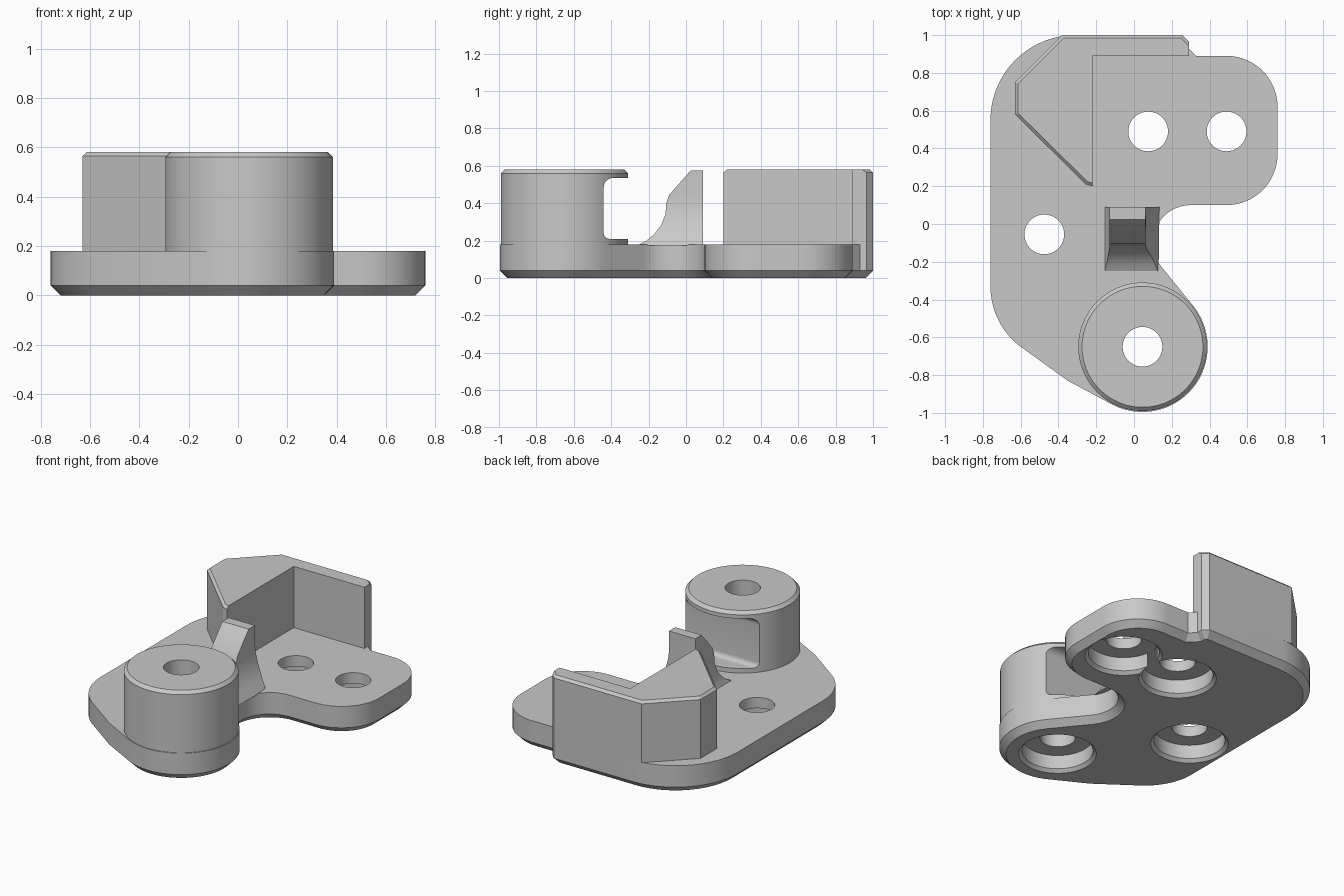
import bpy, bmesh
from math import cos, sin, radians, pi

if "Cube" in bpy.data.objects:
    bpy.data.objects.remove(bpy.data.objects["Cube"])

grey = bpy.data.materials.new("plain grey")
grey.use_nodes = True
COLOR = (0.58, 0.58, 0.58, 1)
grey.diffuse_color = COLOR
grey.node_tree.nodes["Principled BSDF"].inputs["Base Color"].default_value = COLOR


def finish(name, bm):
    bmesh.ops.recalc_face_normals(bm, faces=bm.faces[:])
    mesh = bpy.data.meshes.new(name)
    bm.to_mesh(mesh)
    bm.free()
    mesh.materials.append(grey)
    obj = bpy.data.objects.new(name, mesh)
    bpy.context.collection.objects.link(obj)
    return obj


def activate(obj):
    bpy.ops.object.select_all(action='DESELECT')
    obj.select_set(True)
    bpy.context.view_layer.objects.active = obj


def arc(cx, cy, r, a0, a1, n=16):
    angles = [radians(a0 + (a1 - a0) * i / n) for i in range(n + 1)]
    return [(cx + r * cos(a), cy + r * sin(a)) for a in angles]


def prism(points, vector):
    """Extrude a closed 3D polygon along a vector."""
    bm = bmesh.new()
    face = bm.faces.new([bm.verts.new(p) for p in points])
    new = bmesh.ops.extrude_face_region(bm, geom=[face])["geom"]
    moved = [v for v in new if isinstance(v, bmesh.types.BMVert)]
    bmesh.ops.translate(bm, verts=moved, vec=vector)
    return bm


def bevel(bm, edges, offset):
    bmesh.ops.bevel(bm, geom=edges, offset=offset, segments=1,
                    affect='EDGES', profile=0.5)


def lathe(name, x, y, profile, n=64):
    """Solid of revolution about a vertical axis, from (radius, z) pairs."""
    bm = bmesh.new()
    rings = [[bm.verts.new((x + r * cos(2 * pi * i / n), y + r * sin(2 * pi * i / n), z))
              for i in range(n)] for r, z in profile]
    for a, b in zip(rings, rings[1:]):
        for i in range(n):
            j = (i + 1) % n
            bm.faces.new((a[i], a[j], b[j], b[i]))
    bm.faces.new(rings[0][::-1])
    bm.faces.new(rings[-1])
    return finish(name, bm)


def cut(obj, cutter):
    cutter.hide_render = True
    mod = obj.modifiers.new("cut", 'BOOLEAN')
    mod.operation = 'DIFFERENCE'
    mod.solver = 'EXACT'
    mod.object = cutter
    activate(obj)
    bpy.ops.object.modifier_apply(modifier=mod.name)
    bpy.data.objects.remove(cutter)


PLATE = 0.18
TOP = 0.58
BORE = 0.11
BOSS = (0.045, -0.65)
HOLES = [BOSS, (-0.475, -0.055), (0.075, 0.49), (0.49, 0.49)]

# Base plate with chamfered underside
outline = (arc(*BOSS, 0.345, -117, 40, 32)
           + arc(0.3, -0.1, 0.2, 220, 90, 24)
           + arc(0.49, 0.37, 0.27, -90, 0)
           + arc(0.49, 0.62, 0.27, 0, 90)
           + [(0.33, 0.89), (0.29, 0.93), (0.29, 0.965), (0.255, 1.0)]
           + arc(-0.31, 0.55, 0.45, 90, 180, 24)
           + arc(-0.36, -0.33, 0.4, 180, 232)
           + [(-0.35, -0.83)])
bm = prism([(x, y, 0) for x, y in outline], (0, 0, PLATE))
bevel(bm, [e for e in bm.edges if all(v.co.z < 0.01 for v in e.verts)], 0.04)
plate = finish("base_plate", bm)

# Screw holes counterbored from below
for x, y in HOLES:
    cut(plate, lathe("bore_cutter", x, y, [(0.245, -0.015), (0.21, 0.02), (0.21, BORE),
                                           (0.105, BORE), (0.105, 0.4)]))
neck = [(0.2, 0.42, -0.1), (0.37, 0.42, -0.1), (0.37, 0.56, -0.1), (0.2, 0.56, -0.1)]
cut(plate, finish("neck_cutter", prism(neck, (0, 0, BORE + 0.098))))

# Round boss with a rounded slot on the side facing the tongue
boss = lathe("round_boss", *BOSS, [(0.34, PLATE), (0.34, 0.56), (0.32, TOP)], 96)
cut(boss, lathe("hole_cutter", *BOSS, [(0.105, 0), (0.105, 1)]))
slot = ([(-0.2, 0.21), (-0.2, 0.535)] + arc(-0.39, 0.485, 0.05, 90, 180, 8)
        + arc(-0.41, 0.24, 0.03, 180, 270, 8))
cut(boss, finish("slot_cutter", prism([(-0.5, y, z) for y, z in slot], (1.2, 0, 0))))

# Corner wall with chamfered outer top edges
footprint = [(-0.63, 0.75), (-0.63, 0.58), (-0.255, 0.21), (-0.22, 0.2), (-0.22, 0.89),
             (0.29, 0.89), (0.29, 0.965), (0.255, 1.0), (-0.38, 1.0)]
bm = prism([(x, y, PLATE) for x, y in footprint], (0, 0, TOP - PLATE))


def outer_top(edge):
    a, b = (v.co for v in edge.verts)
    if min(a.z, b.z) < TOP - 0.01:
        return False
    inner = abs(a.x - b.x) < 0.001 and a.x > -0.3
    return not inner and not (abs(a.y - b.y) < 0.001 and a.y < 0.95)


bevel(bm, [e for e in bm.edges if outer_top(e)], 0.016)
finish("corner_wall", bm)

# Tongue: rows of (front y, z, left x, front right x, back right x)
rows = [(-0.26, 0.175, -0.155, 0.13, 0.135), (-0.21, 0.2, -0.145, 0.11, 0.13),
        (-0.17, 0.235, -0.137, 0.09, 0.115), (-0.135, 0.28, -0.13, 0.07, 0.1),
        (-0.11, 0.34, -0.13, 0.06, 0.08), (-0.105, 0.4, -0.13, 0.06, 0.065),
        (-0.09, 0.445, -0.13, 0.06, 0.06), (0.025, TOP - 0.005, -0.13, 0.06, 0.06)]
bm = bmesh.new()
loops = [[bm.verts.new(p) for p in ((xl, y, z), (xf, y, z), (xb, 0.09, z), (xl, 0.09, z))]
         for y, z, xl, xf, xb in rows]
for a, b in zip(loops, loops[1:]):
    for i in range(4):
        j = (i + 1) % 4
        bm.faces.new((a[i], a[j], b[j], b[i]))
bm.faces.new(loops[0][::-1])
bm.faces.new(loops[-1])
finish("tongue", bm)

# Smooth curved sides, keep edges sharp
for obj in bpy.context.collection.objects:
    if obj.type == 'MESH' and grey.name in obj.data.materials:
        activate(obj)
        bpy.ops.object.shade_smooth_by_angle(angle=radians(25))
